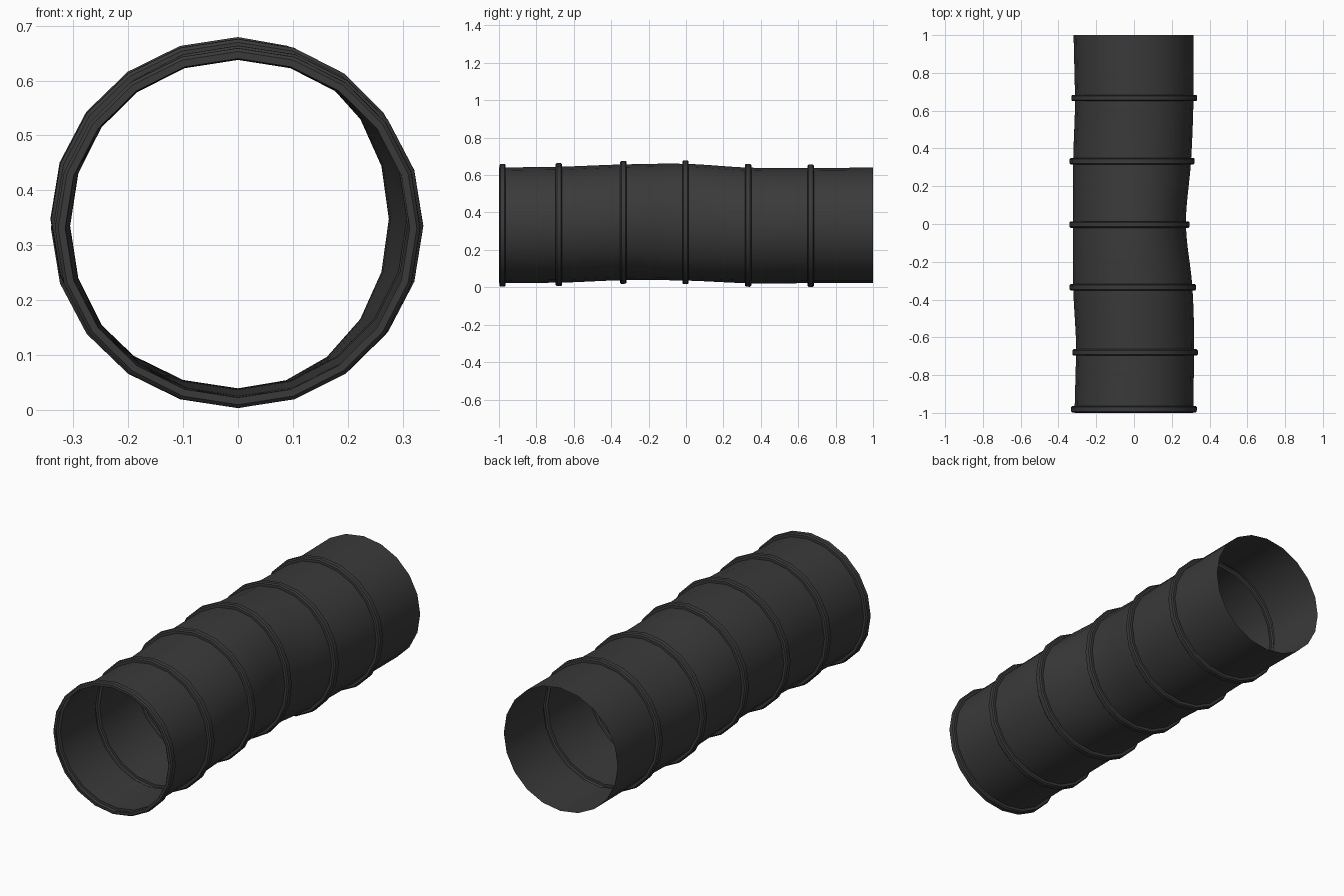
import bpy, bmesh, math

cube = bpy.data.objects.get("Cube")
if cube:
    bpy.data.objects.remove(cube)

# Dark rubber
rubber = bpy.data.materials.new("dark_rubber")
rubber.use_nodes = True
colour = (0.042, 0.042, 0.042, 1)
rubber.diffuse_color = colour
bsdf = rubber.node_tree.nodes["Principled BSDF"]
bsdf.inputs["Base Color"].default_value = colour
bsdf.inputs["Roughness"].default_value = 0.8

SIDES = 20
# Wall extents (left edge, right edge, bottom, top) at even steps along the hose
KEYS = [(-.315, .313, .022, .64), (-.306, .319, .025, .645), (-.322, .309, .038, .657),
        (-.323, .275, .036, .66), (-.322, .302, .022, .64), (-.312, .315, .022, .638),
        (-.32, .314, .022, .64)]
RIBS = [-.981, -.68, -.335, -.003, .332, .667]
RIB_PROFILE = [(-.017, 0), (-.017, .013), (-.011, .019), (.011, .019), (.017, .013), (.017, 0)]


def extents(y):
    """Smoothly interpolate the wall extents at position y."""
    t = (y + 1) * (len(KEYS) - 1) / 2
    i = max(0, min(int(t), len(KEYS) - 2))
    f = t - i
    a, b, c, d = (KEYS[max(0, min(k, len(KEYS) - 1))] for k in range(i - 1, i + 3))
    return [q + f * (r - p + f * (2 * p - 5 * q + 4 * r - s + f * (3 * (q - r) + s - p))) / 2
            if i not in (0, 5) else q + (r - q) * f
            for p, q, r, s in zip(a, b, c, d)]


def ring(bm, y, bump):
    """One loop of the wall, pushed outward by bump; each side keeps its own width."""
    left, right, bottom, top = extents(y)
    cz, rz = (bottom + top) / 2, (top - bottom) / 2 + bump
    loop = []
    for k in range(SIDES):
        a = 2 * math.pi * k / SIDES
        c = math.cos(a)
        rx = (right if c > 0 else -left) + bump
        loop.append(bm.verts.new((rx * c, y, cz + rz * math.sin(a))))
    return loop


# Lengthwise profile: raised ribs joined by gently bent wall
stations = [(-1, 0)]
for n, rib in enumerate(RIBS):
    stations += [(max(-1, rib + dy), out) for dy, out in RIB_PROFILE]
    start = rib + RIB_PROFILE[-1][0]
    end = RIBS[n + 1] + RIB_PROFILE[0][0] if n + 1 < len(RIBS) else 1
    stations += [(start + (end - start) * s / 6, 0) for s in range(1, 6)]
stations.append((1, 0))

# Ribbed hose, a single open sheet
bm = bmesh.new()
loops = [ring(bm, y, out) for y, out in stations]
for a, b in zip(loops, loops[1:]):
    for k in range(SIDES):
        j = (k + 1) % SIDES
        bm.faces.new((a[k], a[j], b[j], b[k]))
bmesh.ops.recalc_face_normals(bm, faces=bm.faces)
mesh = bpy.data.meshes.new("ribbed_hose")
bm.to_mesh(mesh)
bm.free()
mesh.materials.append(rubber)
hose = bpy.data.objects.new("ribbed_hose", mesh)
bpy.context.collection.objects.link(hose)

bpy.ops.object.select_all(action="DESELECT")
hose.select_set(True)
bpy.context.view_layer.objects.active = hose
bpy.ops.object.shade_smooth_by_angle(angle=math.radians(32))
